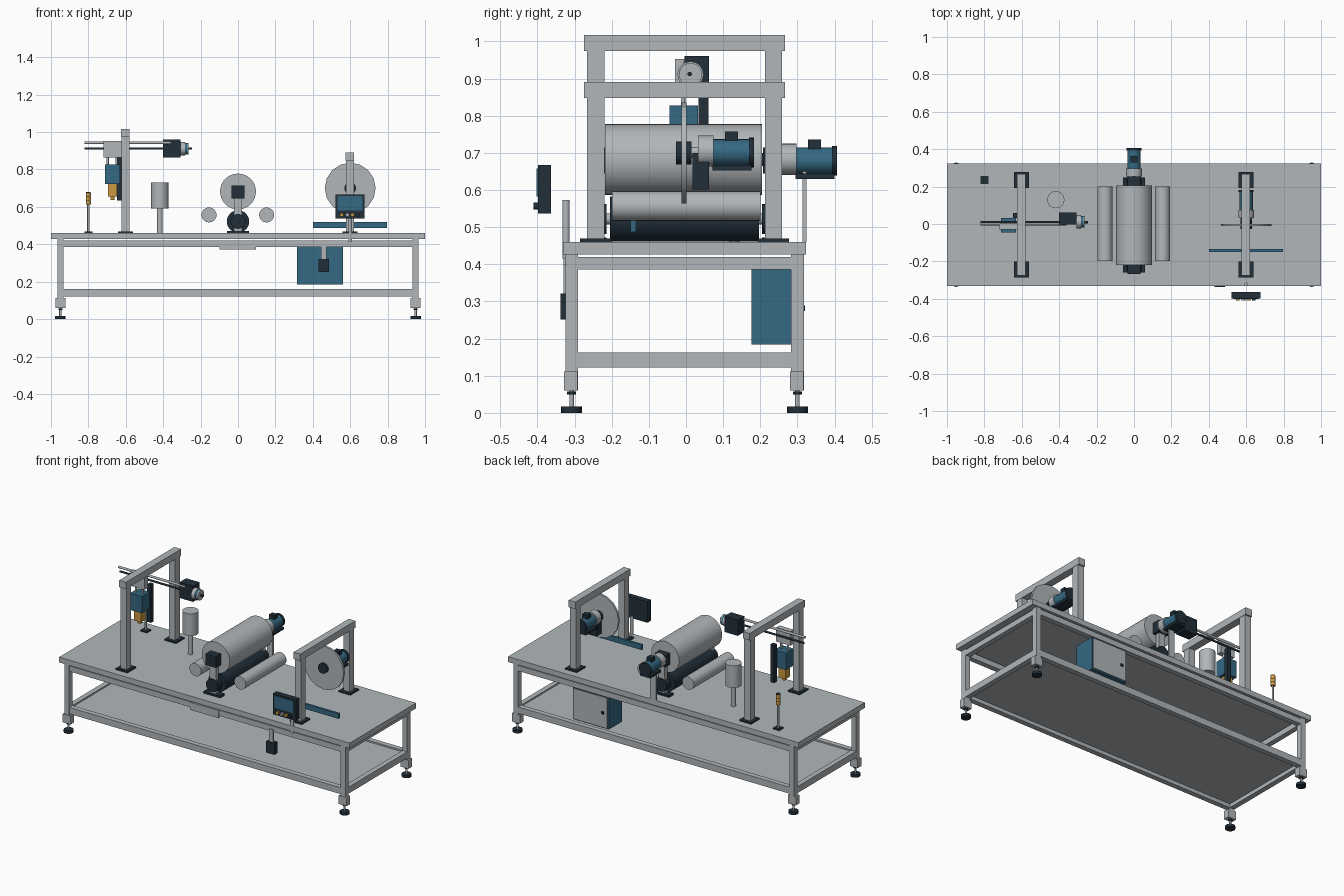
import bpy, math
from mathutils import Vector


def material(name, rgb):
    m = bpy.data.materials.new(name)
    m.diffuse_color = (*rgb, 1)
    return m


GREY = material("light_grey", (0.44, 0.47, 0.49))
BLUE = material("steel_blue", (0.035, 0.14, 0.225))
DARK = material("dark_navy", (0.015, 0.028, 0.042))
AMBER = material("amber", (0.6, 0.32, 0.05))
CY = -0.004  # depth centre of the bench


def box(name, x, y, z, mat):
    """Box given as (min, max) on each axis."""
    bpy.ops.mesh.primitive_cube_add(size=1, location=[(a + b) / 2 for a, b in (x, y, z)])
    o = bpy.context.object
    o.scale = [b - a for a, b in (x, y, z)]
    bpy.ops.object.transform_apply(location=False, rotation=False, scale=True)
    o.name = name
    o.data.materials.append(mat)
    return o


def cyl(name, axis, start, length, r, mat, sides=24):
    """Cylinder starting at a point and running along +axis."""
    d = Vector([float(axis == a) for a in "xyz"])
    rot = {"x": (0, math.pi / 2, 0), "y": (math.pi / 2, 0, 0), "z": (0, 0, 0)}[axis]
    bpy.ops.mesh.primitive_cylinder_add(vertices=sides, radius=r, depth=length,
                                        location=Vector(start) + d * length / 2, rotation=rot)
    o = bpy.context.object
    o.name = name
    o.data.materials.append(mat)
    bpy.ops.object.shade_smooth_by_angle(angle=math.radians(35))
    return o


# Bench: top, shelf, rails, legs and levelling feet
TOP = 0.46
box("table_top", (-1, 1), (CY - 0.327, CY + 0.327), (0.427, TOP), GREY)
box("lower_shelf", (-0.94, 0.94), (CY - 0.29, CY + 0.29), (0.145, 0.153), GREY)
for s in (-1, 1):
    y = CY + s * 0.304
    x = s * 0.95
    for z in ((0.122, 0.162), (0.386, 0.42)):
        box("long_rail", (-0.94, 0.94), (y - 0.016, y + 0.016), z, GREY)
        box("cross_rail", (x - 0.016, x + 0.016), (CY - 0.29, CY + 0.29), z, GREY)
    for t in (-1, 1):
        x = t * 0.95
        box("leg", (x - 0.016, x + 0.016), (y - 0.017, y + 0.017), (0.06, 0.428), GREY)
        box("foot_block", (x - 0.027, x + 0.027), (y - 0.02, y + 0.016), (0.06, 0.112), GREY)
        cyl("foot_stem", "z", (x, y, 0.01), 0.055, 0.006, GREY, 12)
        cyl("foot_nut", "z", (x, y, 0.05), 0.008, 0.012, DARK, 6)
        cyl("foot_pad", "z", (x, y, 0), 0.017, 0.028, DARK)


# Two gantries
def gantry(x, top):
    for s in (-1, 1):
        y = CY + s * 0.239
        box("gantry_base_plate", (x - 0.04, x + 0.04), (y - 0.042, y + 0.042), (TOP, TOP + 0.009), DARK)
        box("gantry_post", (x - 0.021, x + 0.021), (y - 0.023, y + 0.023), (TOP, top - 0.04), GREY)
    box("gantry_beam", (x - 0.023, x + 0.023), (CY - 0.271, CY + 0.271), (top - 0.043, top), GREY)


gantry(-0.602, 1.017)
gantry(0.598, 0.891)


# Geared motor running along +y: adapter, body, junction box, foot, fan cap
def motor(x, y, z):
    cyl("motor_adapter", "y", (x, y, z), 0.042, 0.042, GREY)
    cyl("motor_body", "y", (x, y + 0.04, z - 0.004), 0.1, 0.036, BLUE)
    box("motor_terminal_box", (x - 0.018, x + 0.018), (y + 0.073, y + 0.108), (z + 0.028, z + 0.053), DARK)
    box("motor_foot", (x - 0.035, x + 0.035), (y + 0.04, y + 0.145), (z - 0.053, z - 0.038), DARK)
    cyl("motor_fan_cap", "y", (x, y + 0.138, z - 0.004), 0.013, 0.04, DARK)


# Main drum, lower roller and side rollers
cyl("main_drum", "y", (0, -0.218, 0.682), 0.423, 0.096, GREY, 32)
cyl("drum_shaft", "y", (0, -0.25, 0.682), 0.5, 0.018, DARK)
cyl("lower_roller", "y", (0, -0.205, 0.522), 0.402, 0.06, DARK)
cyl("lower_roller_shaft", "y", (0, -0.24, 0.522), 0.47, 0.015, GREY)
for x in (-0.155, 0.153):
    cyl("side_roller", "y", (x, -0.199, 0.557), 0.4, 0.04, GREY)
for y0, y1 in ((-0.25, -0.222), (0.213, 0.241)):
    box("drum_support", (-0.022, 0.022), (y0, y1), (TOP, 0.66), GREY)
    box("drum_support_base", (-0.058, 0.058), (y0 - 0.008, y1 + 0.008), (TOP, 0.472), DARK)
    cyl("roller_bearing", "y", (0, (y0 + y1) / 2 - 0.022, 0.522), 0.044, 0.04, DARK)
box("front_bearing", (-0.036, 0.036), (-0.267, -0.215), (0.645, 0.715), DARK)
box("rear_bearing", (-0.036, 0.036), (0.207, 0.255), (0.645, 0.715), DARK)
motor(0, 0.255, 0.683)
box("motor_support", (-0.02, 0.02), (0.313, 0.325), (TOP, 0.68), GREY)

# Cutting disc on the right gantry with its drive
cyl("cutting_disc", "y", (0.6, -0.012, 0.7), 0.013, 0.136, GREY, 16)
cyl("disc_hub", "y", (0.6, -0.027, 0.7), 0.042, 0.031, DARK)
cyl("disc_shaft", "y", (0.6, -0.02, 0.702), 0.06, 0.014, GREY)
box("disc_drive_bracket", (0.57, 0.63), (0.017, 0.062), (0.602, 0.7), DARK)
motor(0.6, 0.032, 0.705)
box("guide_blade", (0.4, 0.797), (-0.149, -0.134), (0.487, 0.518), BLUE)

# Traverse rods, carriage and dispenser on the left gantry
cyl("upper_guide_rod", "x", (-0.82, 0, 0.943), 0.46, 0.007, GREY, 12)
cyl("lower_guide_rod", "x", (-0.82, 0.01, 0.912), 0.575, 0.006, DARK, 12)
box("carriage", (-0.72, -0.622), (-0.03, 0.002), (0.865, 0.953), GREY)
box("dispenser_body", (-0.71, -0.63), (-0.045, 0.032), (0.722, 0.827), BLUE)
box("dispenser_nozzle", (-0.695, -0.647), (-0.03, 0.015), (0.655, 0.724), AMBER)
cyl("nozzle_tip", "z", (-0.671, -0.008, 0.638), 0.02, 0.012, AMBER, 12)
for x in (-0.697, -0.65):
    cyl("dispenser_rod", "z", (x, -0.008, 0.82), 0.05, 0.006, GREY, 12)
box("dispenser_slide", (-0.648, -0.622), (0.033, 0.06), (0.635, 0.87), DARK)
box("traverse_gearbox", (-0.4, -0.307), (-0.004, 0.062), (0.864, 0.961), DARK)
cyl("traverse_flange", "x", (-0.308, 0.012, 0.911), 0.024, 0.035, GREY)
cyl("traverse_motor", "x", (-0.285, 0.012, 0.911), 0.014, 0.031, BLUE)
cyl("traverse_end_disc", "x", (-0.272, 0.012, 0.911), 0.008, 0.031, GREY)

# Tank on a stand
cyl("tank", "z", (-0.418, 0.13, 0.592), 0.138, 0.046, GREY)
cyl("tank_stand", "z", (-0.418, 0.13, TOP), 0.135, 0.014, GREY, 16)

# Signal tower
box("tower_base", (-0.822, -0.778), (0.215, 0.257), (TOP, 0.468), DARK)
cyl("tower_pole", "z", (-0.8, 0.236, TOP), 0.155, 0.006, GREY, 12)
for z in (0.612, 0.634, 0.656):
    cyl("tower_lamp", "z", (-0.8, 0.236, z), 0.019, 0.014, AMBER, 16)
    cyl("tower_lamp_ring", "z", (-0.8, 0.236, z + 0.018), 0.005, 0.012, DARK, 16)

# Control panel with screen and buttons
box("control_panel", (0.52, 0.677), (-0.398, -0.363), (0.537, 0.667), DARK)
box("panel_screen", (0.532, 0.665), (-0.402, -0.397), (0.582, 0.658), BLUE)
for x, m in ((0.555, AMBER), (0.585, GREY), (0.612, AMBER), (0.64, DARK)):
    cyl("panel_button", "y", (x, -0.41, 0.557), 0.014, 0.01, m, 16)
cyl("panel_post", "z", (0.6, -0.323, 0.415), 0.158, 0.01, GREY, 16)

# Electrical cabinet under the top, with rear door and handle
box("cabinet", (0.315, 0.562), (0.177, 0.309), (0.184, 0.386), BLUE)
box("cabinet_door", (0.323, 0.554), (0.309, 0.314), (0.192, 0.378), GREY)
box("cabinet_handle", (0.345, 0.36), (0.314, 0.321), (0.274, 0.289), DARK)

# Foot-side junction box, conduit and front plate
box("junction_box", (0.43, 0.487), (-0.338, -0.305), (0.252, 0.322), DARK)
box("conduit", (0.445, 0.472), (-0.33, -0.318), (0.3, 0.4), GREY)
box("front_plate", (-0.1, 0.097), (-0.33, -0.321), (0.373, 0.42), GREY)
